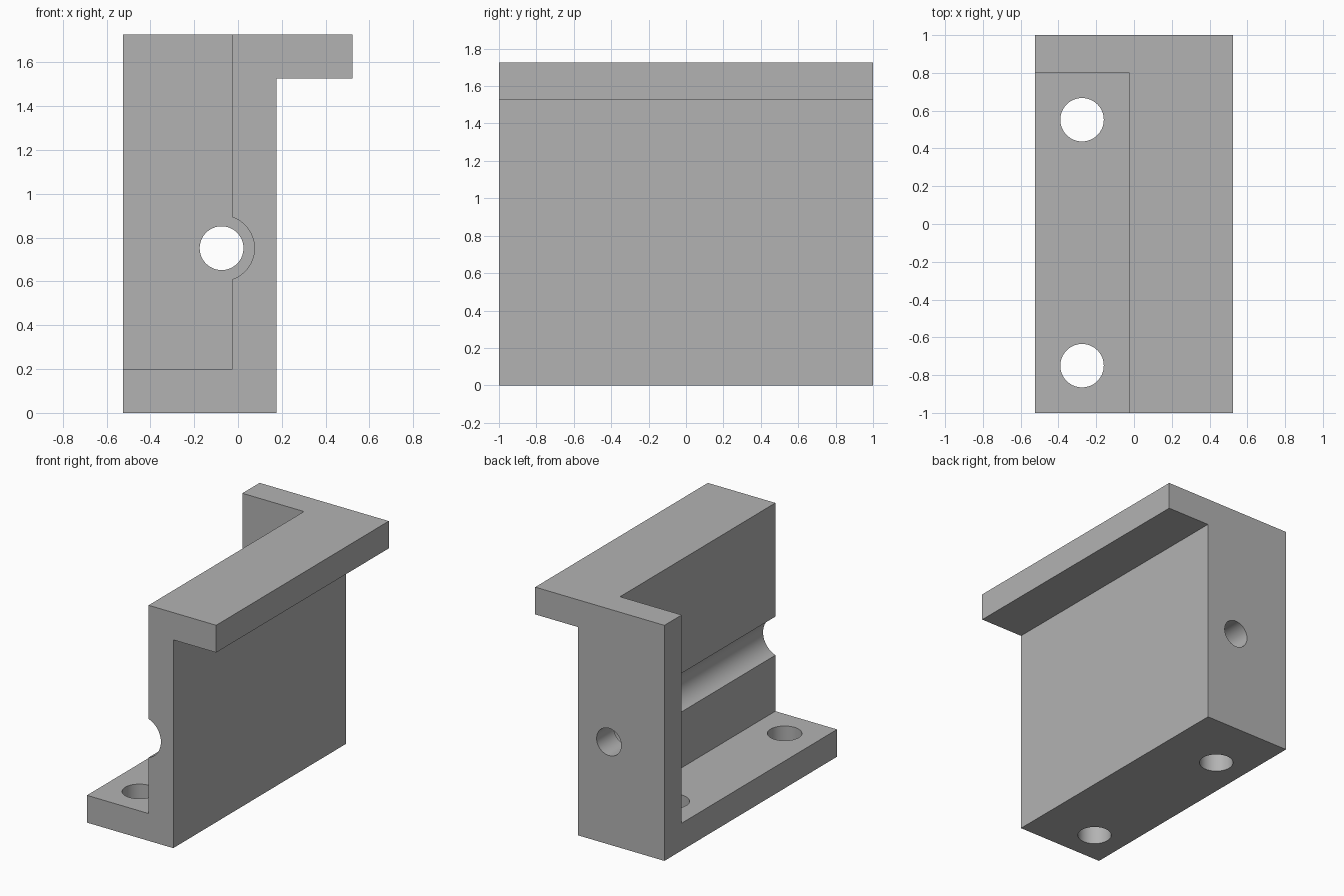
import bpy, bmesh, math
from mathutils import Matrix

cube = bpy.data.objects.get("Cube")
if cube:
    bpy.data.objects.remove(cube, do_unlink=True)

grey = bpy.data.materials.new("plain_grey")
grey.use_nodes = True
colour = (0.45, 0.45, 0.45, 1)
grey.diffuse_color = colour
grey.node_tree.nodes["Principled BSDF"].inputs["Base Color"].default_value = colour


def finish(name, bm):
    bmesh.ops.recalc_face_normals(bm, faces=bm.faces)
    mesh = bpy.data.meshes.new(name)
    bm.to_mesh(mesh)
    bm.free()
    mesh.materials.append(grey)
    obj = bpy.data.objects.new(name, mesh)
    bpy.context.collection.objects.link(obj)
    return obj


def prism(name, profile, y0, y1):
    """Extrude an (x, z) outline along y."""
    bm = bmesh.new()
    face = bm.faces.new([bm.verts.new((x, y0, z)) for x, z in profile])
    ext = bmesh.ops.extrude_face_region(bm, geom=[face])
    verts = [v for v in ext["geom"] if isinstance(v, bmesh.types.BMVert)]
    bmesh.ops.translate(bm, verts=verts, vec=(0, y1 - y0, 0))
    return finish(name, bm)


def drill(name, centre, radius, depth, along_y=False):
    bm = bmesh.new()
    turn = Matrix.Rotation(math.radians(90), 4, "X") if along_y else Matrix()
    bmesh.ops.create_cone(bm, cap_ends=True, segments=64, radius1=radius,
                          radius2=radius, depth=depth,
                          matrix=Matrix.Translation(centre) @ turn)
    return finish(name, bm)


# Solid body with the overhanging top flange
left, right, lip, top = -0.525, 0.175, 0.523, 1.727
body = prism("bracket_body", [(left, 0), (right, 0), (right, 1.527), (lip, 1.527),
                              (lip, top), (left, top)], -1, 1)

# Pocket with a round groove in its wall, stopping at the end plate
wall, cx, cz, r = -0.025, -0.075, 0.752, 0.15
half = math.acos((wall - cx) / r)
steps = 40
arc = [(cx + r * math.cos(a), cz + r * math.sin(a))
       for a in (half * (2 * i / steps - 1) for i in range(steps + 1))]
pocket = prism("pocket_cutter", [(-1, 0.2), (wall, 0.2)] + arc + [(wall, 2), (-1, 2)],
               -1.5, 0.8)

# Bore through the end plate and two mounting holes through the foot
cutters = [pocket, drill("bore_cutter", (cx, 0.9, cz), 0.1, 0.5, True)]
for y in (-0.75, 0.552):
    cutters.append(drill("mounting_hole_cutter", (-0.275, y, 0.1), 0.115, 0.5))

bpy.ops.object.select_all(action="DESELECT")
bpy.context.view_layer.objects.active = body
body.select_set(True)
for cutter in cutters:
    mod = body.modifiers.new(cutter.name, "BOOLEAN")
    mod.operation = "DIFFERENCE"
    mod.solver = "EXACT"
    mod.object = cutter
    bpy.ops.object.modifier_apply(modifier=mod.name)
    bpy.data.objects.remove(cutter, do_unlink=True)

bpy.ops.object.shade_smooth_by_angle(angle=math.radians(30))
